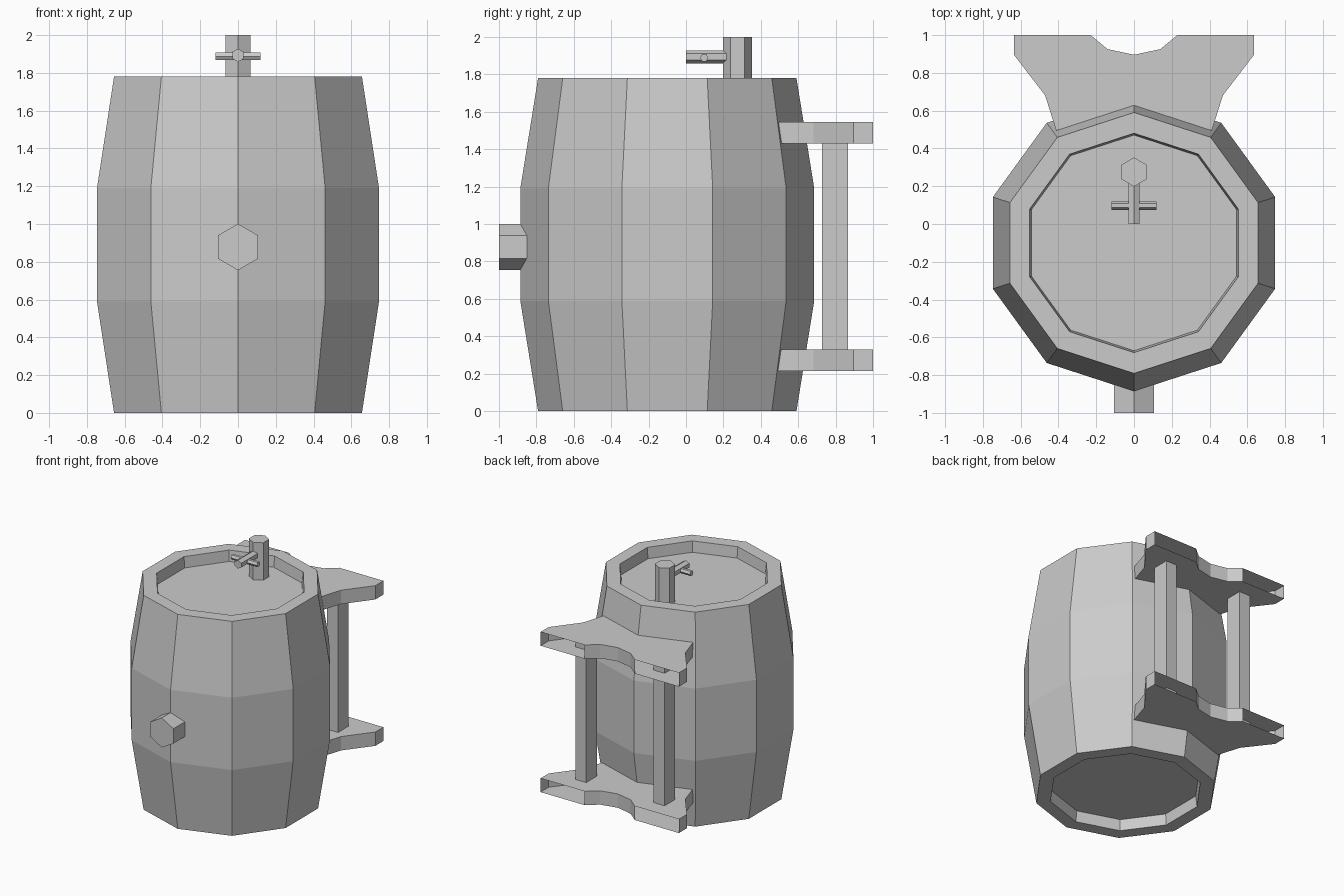
import bpy, bmesh, math
from mathutils import Matrix, Vector

old = bpy.data.objects.get("Cube")
if old:
    bpy.data.objects.remove(old, do_unlink=True)

grey = bpy.data.materials.new("plain_grey")
grey.use_nodes = True
grey.diffuse_color = (0.6, 0.6, 0.6, 1)
shader = next(n for n in grey.node_tree.nodes if n.type == "BSDF_PRINCIPLED")
shader.inputs["Base Color"].default_value = grey.diffuse_color


def finish(name, bm):
    """Turn a bmesh into a flat shaded grey object."""
    bmesh.ops.recalc_face_normals(bm, faces=bm.faces)
    mesh = bpy.data.meshes.new(name)
    bm.to_mesh(mesh)
    bm.free()
    mesh.materials.append(grey)
    obj = bpy.data.objects.new(name, mesh)
    bpy.context.collection.objects.link(obj)
    return obj


def lathe(name, profile, sides, centre_y):
    """Revolve (radius, z) rings, with one corner facing the front."""
    bm = bmesh.new()
    rings = []
    for r, z in profile:
        angles = [math.tau * i / sides - math.pi / 2 for i in range(sides)]
        rings.append([bm.verts.new((r * math.cos(a), centre_y + r * math.sin(a), z)) for a in angles])
    for low, high in zip(rings, rings[1:]):
        for i in range(sides):
            j = (i + 1) % sides
            bm.faces.new((low[i], low[j], high[j], high[i]))
    bm.faces.new(rings[0])
    bm.faces.new(rings[-1])
    return finish(name, bm)


def hex_rod(name, start, end, radius, corner):
    """Six sided rod between two points, one corner pointing along `corner`."""
    start, end, up = Vector(start), Vector(end), Vector(corner)
    axis = (end - start).normalized()
    turn = Matrix((up, axis.cross(up), axis)).transposed().to_4x4()
    bm = bmesh.new()
    bmesh.ops.create_cone(bm, cap_ends=True, segments=6, radius1=radius, radius2=radius,
                          depth=(end - start).length)
    # Bring a known corner onto the local x axis
    first = bm.verts[:][0].co
    spin = Matrix.Rotation(-math.atan2(first.y, first.x), 4, "Z")
    bm.transform(Matrix.Translation((start + end) / 2) @ turn @ spin)
    return finish(name, bm)


# Barrel body with recessed lid and base
lathe("barrel", [(0.57, 0.09), (0.58, 0), (0.69, 0), (0.785, 0.59), (0.785, 1.19),
                 (0.69, 1.78), (0.58, 1.78), (0.57, 1.69)], 10, -0.1)

# Bung and tap
Y, Z = (0, 1, 0), (0, 0, 1)
hex_rod("front_bung", (0, -1, 0.878), (0, -0.8, 0.878), 0.123, Z)
hex_rod("tap_column", (0, 0.275, 1.68), (0, 0.275, 2), 0.077, Y)
hex_rod("tap_spout", (0, 0, 1.893), (0, 0.22, 1.893), 0.035, Z)
hex_rod("tap_crossbar", (-0.12, 0.097, 1.888), (0.12, 0.097, 1.888), 0.022, Y)

# Carrying brackets: hollow plates, open at the two rear tips
half = [(0, 0.895), (0.14, 0.925), (0.23, 1), (0.635, 1), (0.635, 0.895),
        (0.47, 0.68), (0.41, 0.49), (0.38, 0.4)]
outline = half + [(-x, y) for x, y in reversed(half[1:])]


def bracket(name, bottom, top):
    bm = bmesh.new()
    low = [bm.verts.new((x, y, bottom)) for x, y in outline]
    high = [bm.verts.new((x, y, top)) for x, y in outline]
    bm.faces.new(low)
    bm.faces.new(high)
    for i in range(len(outline)):
        j = (i + 1) % len(outline)
        if outline[i][1] < 1 or outline[j][1] < 1:
            bm.faces.new((low[i], low[j], high[j], high[i]))
    return finish(name, bm)


bracket("lower_bracket", 0.215, 0.33)
bracket("upper_bracket", 1.43, 1.545)

# Upright posts between the brackets
for side, name in ((1, "left_post"), (-1, "right_post")):
    bm = bmesh.new()
    bmesh.ops.create_cube(bm, size=1)
    bm.transform(Matrix.Translation((side * 0.36, 0.797, 0.88)) @ Matrix.Diagonal((0.1, 0.139, 1.2, 1)))
    finish(name, bm)
